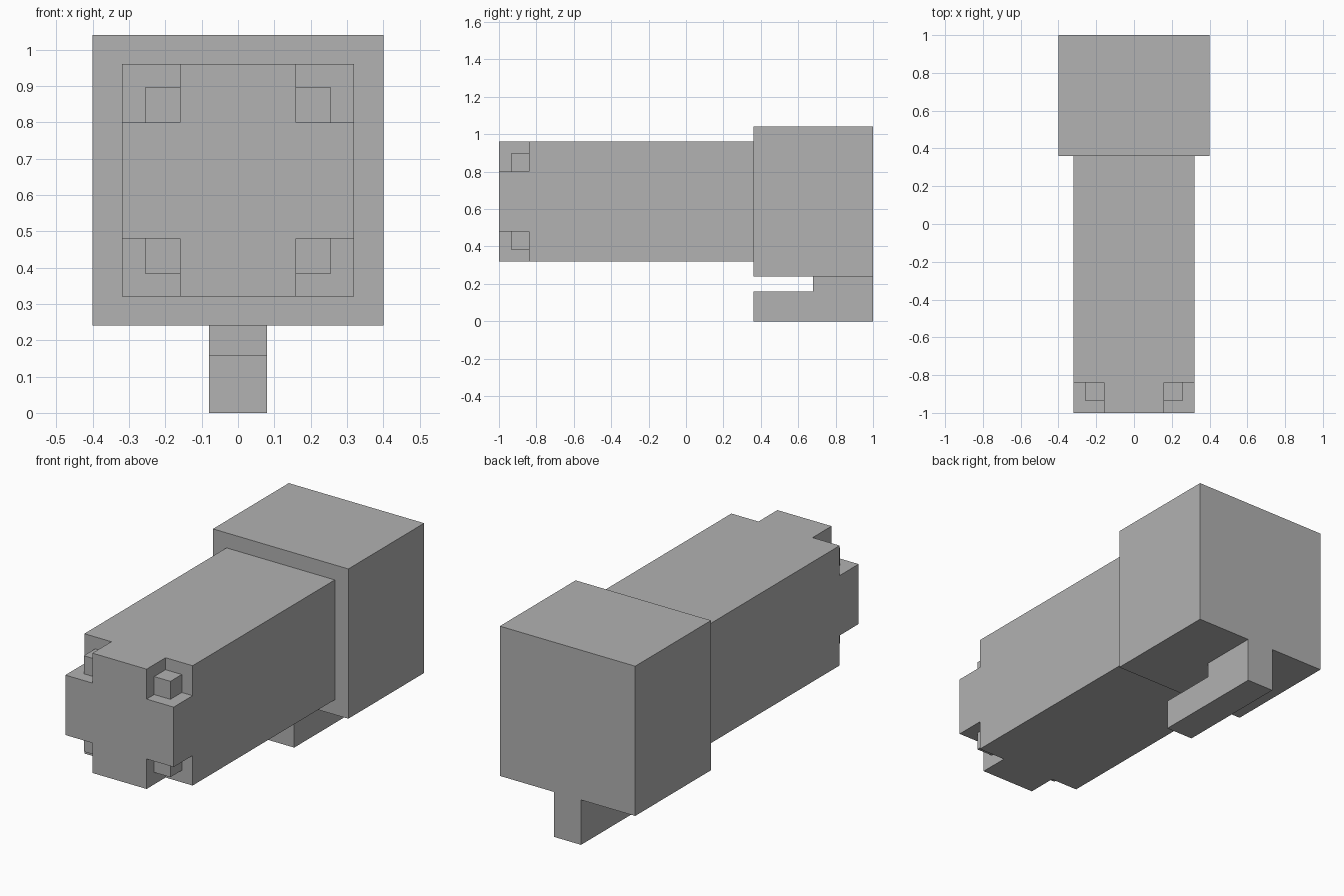
import bpy
import bmesh

if "Cube" in bpy.data.objects:
    bpy.data.objects.remove(bpy.data.objects["Cube"], do_unlink=True)

GREY = (0.445, 0.445, 0.445, 1)
grey = bpy.data.materials.new("plain_grey")
grey.use_nodes = True
grey.diffuse_color = GREY
grey.node_tree.nodes["Principled BSDF"].inputs["Base Color"].default_value = GREY


def add_object(name, bm):
    bmesh.ops.recalc_face_normals(bm, faces=bm.faces)
    mesh = bpy.data.meshes.new(name)
    bm.to_mesh(mesh)
    bm.free()
    mesh.materials.append(grey)
    obj = bpy.data.objects.new(name, mesh)
    bpy.context.collection.objects.link(obj)
    return obj


def box(name, low, high):
    """Box between two opposite corners."""
    bm = bmesh.new()
    bmesh.ops.create_cube(bm, size=1)
    for v in bm.verts:
        v.co = [h if c > 0 else l for c, l, h in zip(v.co, low, high)]
    return add_object(name, bm)


def corner_box(name, side, level, inner, outer, back, front):
    """Box in one front corner of the barrel, measured from the barrel axis."""
    xs = sorted((side * inner, side * outer))
    zs = sorted((AXIS_Z + level * inner, AXIS_Z + level * outer))
    return box(name, (xs[0], front, zs[0]), (xs[1], back, zs[1]))


AXIS_Z = 0.64

# Main masses
barrel = box("barrel", (-0.32, -1, 0.32), (0.32, 0.36, 0.96))
box("rear_block", (-0.4, 0.36, 0.24), (0.4, 1, 1.04))

# Corner notches in the barrel front, each with a small cube inside
for side, side_name in ((-1, "right"), (1, "left")):
    for level, level_name in ((-1, "lower"), (1, "upper")):
        label = f"{level_name}_{side_name}"
        cutter = corner_box(f"notch_cutter_{label}", side, level, 0.16, 0.4, -0.84, -1.1)
        cutter.hide_render = True
        cut = barrel.modifiers.new(f"notch_{label}", 'BOOLEAN')
        cut.operation = 'DIFFERENCE'
        cut.solver = 'EXACT'
        cut.object = cutter
        bpy.context.view_layer.objects.active = barrel
        bpy.ops.object.modifier_apply(modifier=cut.name)
        bpy.data.objects.remove(cutter, do_unlink=True)
        corner_box(f"corner_cube_{label}", side, level, 0.16, 0.256, -0.84, -0.936)

# Hook under the rear block: an L profile extruded across x
profile = [(0.36, 0), (1, 0), (1, 0.24), (0.68, 0.24), (0.68, 0.16), (0.36, 0.16)]
bm = bmesh.new()
face = bm.faces.new([bm.verts.new((-0.08, y, z)) for y, z in profile])
extruded = bmesh.ops.extrude_face_region(bm, geom=[face])["geom"]
bmesh.ops.translate(bm, vec=(0.16, 0, 0),
                    verts=[g for g in extruded if isinstance(g, bmesh.types.BMVert)])
add_object("hook", bm)
